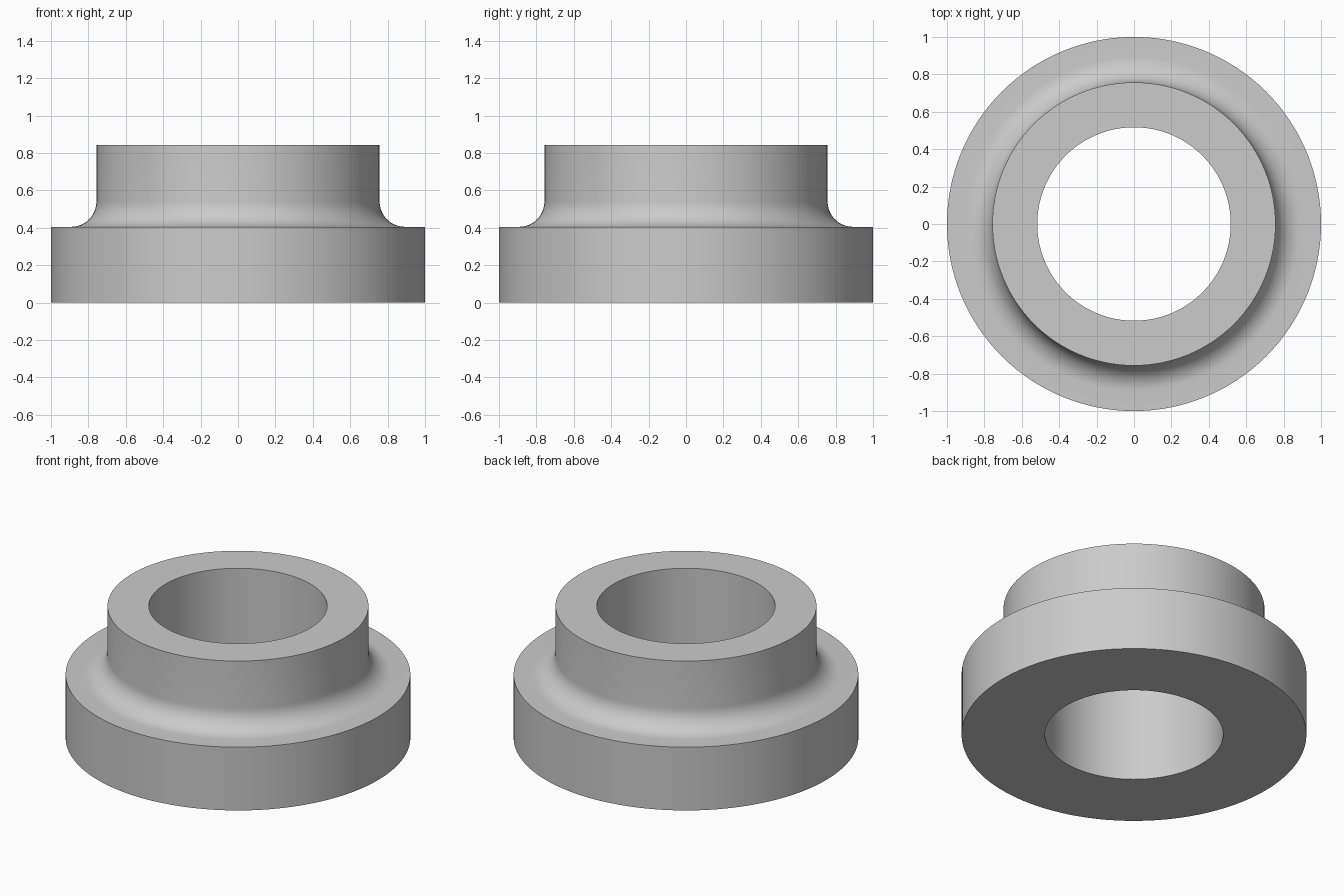
import bpy
import bmesh
import math

if "Cube" in bpy.data.objects:
    bpy.data.objects.remove(bpy.data.objects["Cube"])

SEGMENTS = 128
BORE, NECK, FLANGE = 0.517, 0.757, 1.0
FLANGE_TOP, HEIGHT, FILLET = 0.405, 0.843, 0.135

# Half cross-section (radius, height), with a concave fillet between flange and neck
profile = [(BORE, 0), (FLANGE, 0), (FLANGE, FLANGE_TOP)]
for i in range(13):
    a = math.radians(270 - 90 * i / 12)
    profile.append((NECK + FILLET + FILLET * math.cos(a),
                    FLANGE_TOP + FILLET + FILLET * math.sin(a)))
profile += [(NECK, HEIGHT), (BORE, HEIGHT)]

# Revolve the closed section around z
bm = bmesh.new()
rings = []
for s in range(SEGMENTS):
    t = 2 * math.pi * s / SEGMENTS
    rings.append([bm.verts.new((r * math.cos(t), r * math.sin(t), z)) for r, z in profile])
n = len(profile)
for s in range(SEGMENTS):
    here, after = rings[s], rings[(s + 1) % SEGMENTS]
    for k in range(n):
        j = (k + 1) % n
        bm.faces.new((here[k], after[k], after[j], here[j]))
bmesh.ops.recalc_face_normals(bm, faces=bm.faces)

mesh = bpy.data.meshes.new("flanged_bushing")
bm.to_mesh(mesh)
bm.free()
bushing = bpy.data.objects.new("flanged_bushing", mesh)
bpy.context.collection.objects.link(bushing)

# Plain grey metal
grey = bpy.data.materials.new("light grey")
grey.diffuse_color = (0.6, 0.6, 0.6, 1)
grey.use_nodes = True
grey.node_tree.nodes["Principled BSDF"].inputs["Base Color"].default_value = grey.diffuse_color
mesh.materials.append(grey)

# Smooth walls and fillet, sharp rims
bpy.context.view_layer.objects.active = bushing
bushing.select_set(True)
bpy.ops.object.shade_smooth_by_angle(angle=math.radians(30))
